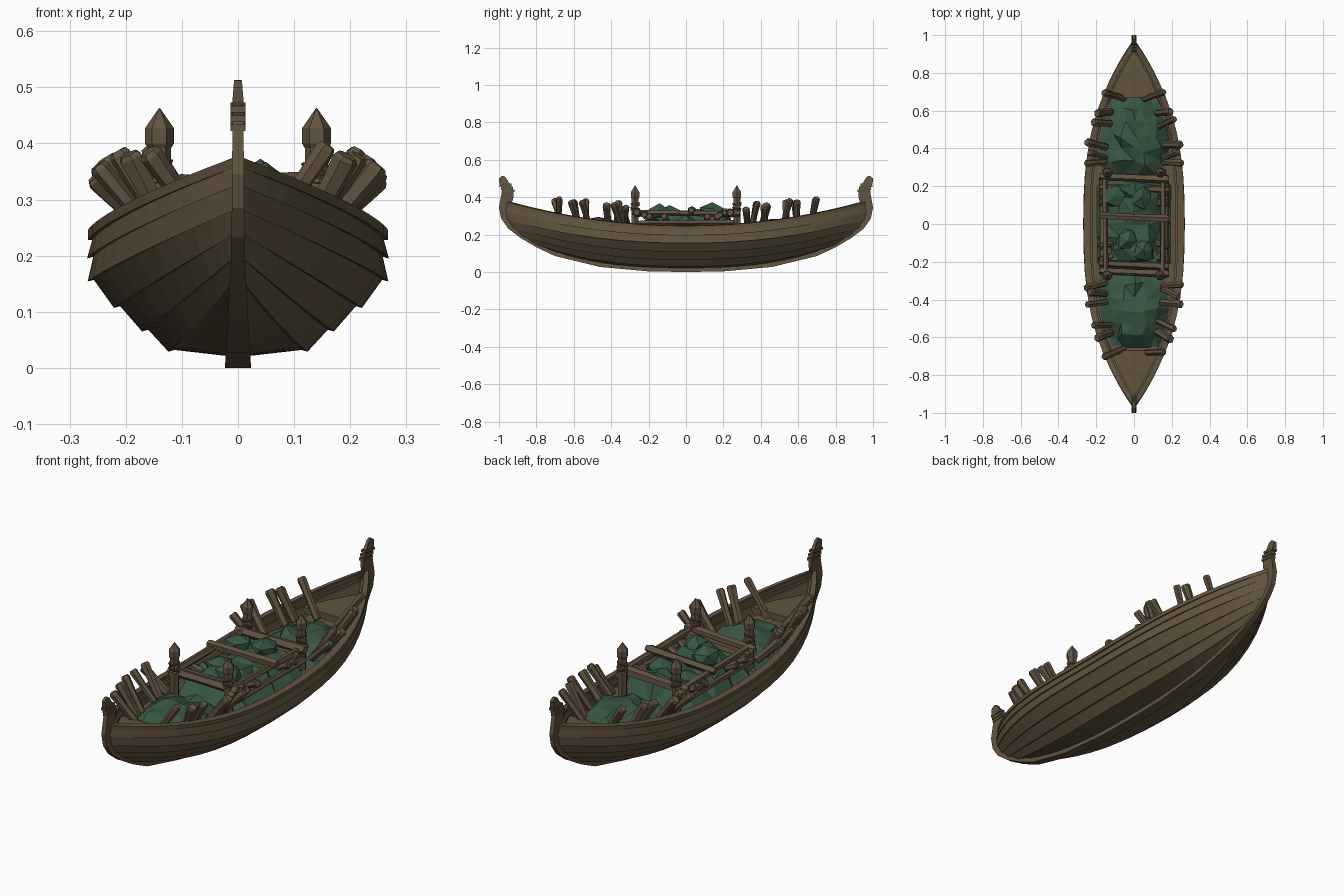
import bpy, bmesh, math, random
from mathutils import Vector

if "Cube" in bpy.data.objects:
    bpy.data.objects.remove(bpy.data.objects["Cube"])
random.seed(4)

def mat(name, c):
    m = bpy.data.materials.new(name)
    m.diffuse_color = (*c, 1)
    m.use_nodes = True
    m.node_tree.nodes["Principled BSDF"].inputs["Base Color"].default_value = m.diffuse_color
    return m

WOOD = mat("hull wood", (0.122, 0.088, 0.050))
LOG = mat("log wood", (0.122, 0.087, 0.052))
GREEN = mat("green cargo", (0.040, 0.093, 0.054))

def finish(bm, name, material):
    bmesh.ops.remove_doubles(bm, verts=bm.verts, dist=1e-5)
    bmesh.ops.recalc_face_normals(bm, faces=bm.faces)
    me = bpy.data.meshes.new(name)
    bm.to_mesh(me)
    bm.free()
    me.materials.append(material)
    ob = bpy.data.objects.new(name, me)
    bpy.context.collection.objects.link(ob)
    return ob

def loft(bm, rows, closed=False, caps=False):
    """Skin a list of equally long point rows."""
    vs = [[bm.verts.new(p) for p in r] for r in rows]
    n = len(vs[0])
    for a, b in zip(vs, vs[1:]):
        for i in range(n if closed else n - 1):
            j = (i + 1) % n
            bm.faces.new((a[i], a[j], b[j], b[i]))
    if caps:
        bm.faces.new(vs[0])
        bm.faces.new(vs[-1][::-1])

# plank lines: midship (x, z) and where each one meets the stem (y, z)
MID = [(.026, .022), (.113, .032), (.16, .068), (.21, .11), (.257, .157), (.258, .198), (.256, .242)]
STEM = [(.74, .115), (.835, .162), (.895, .202), (.938, .243), (.965, .285), (.974, .328), (.965, .372)]
STEPS = [math.sin(math.pi / 2 * i / 12) for i in range(-12, 13)]

def hull_pt(j, u, side, out=0.0, dz=0.0):
    (mx, mz), (sy, sz) = MID[j], STEM[j]
    a = abs(u)
    k = 1 - a ** (2.0 + 0.12 * j)
    x = max(mx * k + out * (0.35 + 0.65 * k), .006)
    z = mz + (sz - mz) * a ** (2.5 - .08 * j) + dz
    y = sy * u * (1 if out >= 0 else 1 + out)
    return (side * x, y, z)

# clinker hull shell: overlapping planks outside, smooth lining inside
bm = bmesh.new()
for s in (-1, 1):
    rows = []
    for j in range(6):
        rows.append([hull_pt(j, u, s, .011 if j else 0, -.003 if j else 0) for u in STEPS])
        rows.append([hull_pt(j + 1, u, s) for u in STEPS])
    for j in (6, 5, 4, 3):
        rows.append([hull_pt(j, u, s, -.025) for u in STEPS])
    loft(bm, rows)
finish(bm, "plank_hull", WOOD)

# bottom board between the two lowest planks
bm = bmesh.new()
loft(bm, [[hull_pt(0, u, s) for u in STEPS] for s in (-1, 1)])
finish(bm, "bottom_board", WOOD)

# gunwale rails and inner stringers
def rail(name, j, section):
    bm = bmesh.new()
    for s in (-1, 1):
        rows = [[hull_pt(j, u, s, o, dz) for o, dz in section] for u in STEPS]
        loft(bm, rows, True, True)
    finish(bm, name, WOOD)

rail("gunwale_rail", 6, [(.011, -.014), (.011, .004), (-.02, .006), (-.02, -.014)])
rail("inner_stringer", 6, [(-.02, -.03), (-.02, -.016), (-.035, -.016), (-.035, -.03)])

# keel and stems: (y, z, inner y, inner z, half thickness)
HALF = [(0, 0, 0, .05, .023), (.2, .003, .2, .05, .023), (.46, .027, .45, .075, .022),
        (.7, .085, .67, .14, .018), (.80, .132, .76, .175, .016), (.885, .182, .84, .225, .013),
        (.95, .232, .91, .27, .012), (.988, .285, .94, .31, .011), (1.0, .345, .935, .355, .011),
        (.99, .40, .922, .40, .01), (.982, .44, .925, .45, .01), (.998, .475, .945, .475, .01),
        (1.0, .50, .965, .507, .008), (.985, .512, .975, .513, .007)]
path = [(-y, z, -a, b, w) for y, z, a, b, w in HALF[:0:-1]] + HALF
bm = bmesh.new()
loft(bm, [[(-w, y, z), (w, y, z), (w * .8, a, b), (-w * .8, a, b)] for y, z, a, b, w in path], True, True)
finish(bm, "keel_and_stems", WOOD)

# bands around the stem heads
bm = bmesh.new()
for e in (-1, 1):
    for z, y0, y1 in ((.434, .918, .986), (.45, .924, .990), (.467, .934, .998)):
        loft(bm, [[(-.013, e * y0, z + d), (.013, e * y0, z + d), (.013, e * y1, z + d - .006),
                   (-.013, e * y1, z + d - .006)] for d in (-.006, .006)], True, True)
finish(bm, "stem_bands", WOOD)

# raised end decks and main floor
def deck(name, ys, z, inset):
    bm = bmesh.new()
    rows = []
    for y in ys:
        w = max(.256 * (1 - (abs(y) / .965) ** 2.72) - inset, .003)
        rows.append([(-w, y, z), (w, y, z), (w * .85, y, z - .03), (-w * .85, y, z - .03)])
    loft(bm, rows, True, True)
    finish(bm, name, WOOD)

for e, n in ((-1, "front_deck"), (1, "back_deck")):
    deck(n, [e * (.67 + .04 * i) for i in range(7)], .272, .022)
deck("main_floor", [-.68 + .136 * i for i in range(11)], .205, .03)

# faceted green cargo heap
def heap(name, y0, y1, ny, wx, height, jitter):
    bm = bmesh.new()
    nx, rows = 6, []
    for i in range(ny + 1):
        y = y0 + (y1 - y0) * i / ny
        w = min(wx, .256 * (1 - (abs(y) / .965) ** 2.72) - .035)
        row = []
        for k in range(nx + 1):
            t = 2 * k / nx - 1
            edge = k in (0, nx) or i in (0, ny)
            r = 0 if edge else jitter
            z = .2 if edge else height(t * w, y) + random.uniform(-1, 1) * r
            row.append((t * w + random.uniform(-.7, .7) * r, y + random.uniform(-.7, .7) * r, z))
        rows.append(row)
    loft(bm, rows)
    bmesh.ops.triangulate(bm, faces=bm.faces)
    finish(bm, name, GREEN)

def mid_height(x, y):
    d = (abs(y) - .13) / .12
    return .262 + .085 * math.exp(-d * d) * math.exp(-((x - .03) / .11) ** 2)

def end_height(x, y):
    return .278 - .045 * (x / .17) ** 2 - .03 * abs(abs(y) - .45) / .2

heap("middle_heap", -.27, .27, 8, .2, mid_height, .026)
heap("front_heap", -.66, -.25, 6, .19, end_height, .024)
heap("back_heap", .25, .68, 6, .19, end_height, .024)

# loose green shards on the middle heap
bm = bmesh.new()
for x, y, z, r in ((.04, .14, .322, .055), (-.1, .15, .305, .05), (.05, -.14, .318, .055), (-.03, -.09, .31, .055)):
    new = bmesh.ops.create_icosphere(bm, subdivisions=1, radius=r)["verts"]
    for v in new:
        v.co = Vector((v.co.x * 1.2, v.co.y * 1.25, v.co.z * .85)) * random.uniform(.7, 1.15) + Vector((x, y, z))
finish(bm, "green_lumps", GREEN)

# timbers: chamfered poles between two points
def pole(bm, p, q, r, sides=7):
    p, q = Vector(p), Vector(q)
    d = q - p
    rot = d.to_track_quat('Z', 'Y')
    tw = random.uniform(0, 1)
    rows = []
    for t, k in ((0, .75), (.04, .95), (.5, .9), (.95, 1.08), (1, .8)):
        rows.append([p + d * t + rot @ Vector((r * k * math.cos(tw + math.tau * i / sides),
                     r * k * math.sin(tw + math.tau * i / sides), 0)) for i in range(sides)])
    loft(bm, rows, True, True)

# leaning stakes along both sides: (y, base x, top x, top z)
STAKES = [(.69, .05, .16, .392), (.60, .12, .195, .383), (.545, .125, .215, .383),
          (.43, .145, .25, .36), (.375, .15, .235, .37), (.335, .15, .255, .345)]
bm = bmesh.new()
for sx in (-1, 1):
    for sy in (-1, 1):
        for y, bx, tx, tz in STAKES:
            j = random.uniform(-.015, .015)
            pole(bm, (sx * bx, sy * (y - .02) - j, .235), (sx * tx, sy * y + j, tz + j * .4), random.uniform(.017, .022), 6)
finish(bm, "leaning_stakes", LOG)

# four pointed corner posts with collars
bm = bmesh.new()
for sx in (-1, 1):
    for sy in (-1, 1):
        rows = []
        for r, z in ((.021, .2), (.021, .385), (.021, .392), (.026, .40), (.026, .427), (.001, .463)):
            rows.append([(sx * .14 + r * math.cos(math.tau * i / 6), sy * .272 + r * math.sin(math.tau * i / 6), z)
                         for i in range(6)])
        loft(bm, rows, True, True)
        for z, t in ((.335, .01), (.36, -.01)):
            pole(bm, (sx * .14, sy * .272 - t * .2, z - .008), (sx * .14 + t * .2, sy * .272, z + .008), .025, 8)
finish(bm, "corner_posts", LOG)

# frame of cross beams, side rails and short pegs between the posts
bm = bmesh.new()
for y, z, r in ((.245, .312, .023), (.19, .30, .018), (.035, .325, .02), (-.215, .30, .02), (-.255, .312, .022)):
    pole(bm, (-.185, y + .008, z), (.185, y - .008, z + .006), r, 5)
for sx in (-1, 1):
    pole(bm, (sx * .15, -.29, .318), (sx * .155, .29, .31), .016, 5)
    pole(bm, (sx * .17, -.26, .262), (sx * .17, .26, .265), .015, 5)
    for y in (-.17, -.1, .11, .16):
        pole(bm, (sx * .115, y, .265), (sx * .185, y + random.uniform(-.03, .03), .298), .018, 6)
finish(bm, "beam_frame", LOG)
